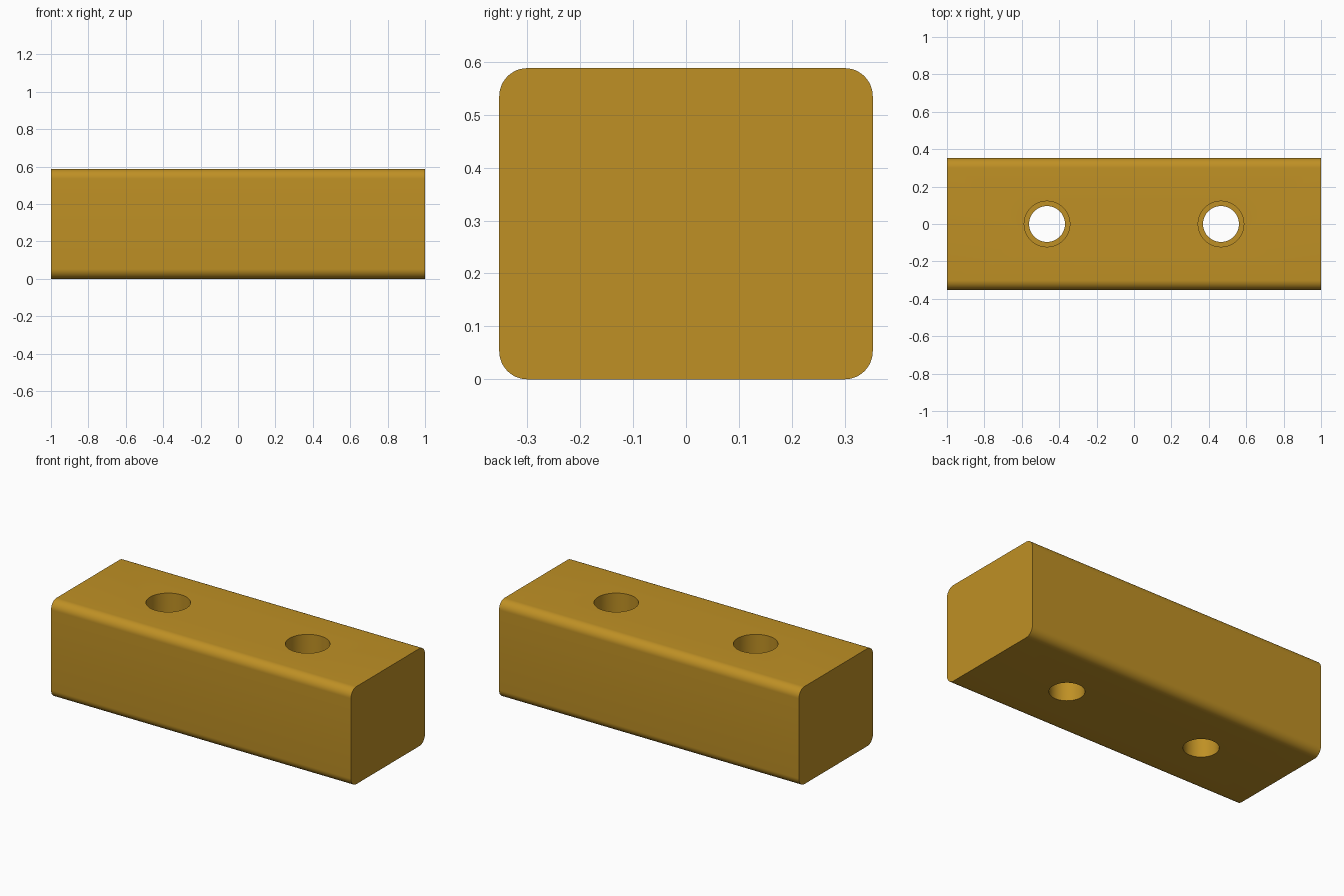
import bpy, bmesh, math
from mathutils import Matrix

if "Cube" in bpy.data.objects:
    bpy.data.objects.remove(bpy.data.objects["Cube"])

L, W, H, R = 2.0, 0.706, 0.588, 0.053   # block length, width, height, edge radius
HOLE_X, BORE_R, WIDE_R, WIDE_DEPTH = 0.465, 0.096, 0.122, 0.294


def new_object(name, bm):
    bmesh.ops.recalc_face_normals(bm, faces=bm.faces)
    mesh = bpy.data.meshes.new(name)
    bm.to_mesh(mesh)
    bm.free()
    obj = bpy.data.objects.new(name, mesh)
    bpy.context.collection.objects.link(obj)
    return obj


# Rounded-rectangle section extruded along x
bm = bmesh.new()
section = []
for i, (sy, sz) in enumerate([(1, 1), (-1, 1), (-1, -1), (1, -1)]):
    for k in range(13):
        a = math.radians(90 * i + 7.5 * k)
        section.append(bm.verts.new((-L / 2,
                                     sy * (W / 2 - R) + R * math.cos(a),
                                     H / 2 + sz * (H / 2 - R) + R * math.sin(a))))
face = bm.faces.new(section)
ext = bmesh.ops.extrude_face_region(bm, geom=[face], use_keep_orig=True)
moved = [g for g in ext["geom"] if isinstance(g, bmesh.types.BMVert)]
bmesh.ops.translate(bm, verts=moved, vec=(L, 0, 0))
block = new_object("mounting_block", bm)


# Stepped holes: narrow through bore, wider upper bore
def drill(name, radius, z0, z1):
    bm = bmesh.new()
    for x in (-HOLE_X, HOLE_X):
        bmesh.ops.create_cone(bm, cap_ends=True, segments=64, radius1=radius,
                              radius2=radius, depth=z1 - z0,
                              matrix=Matrix.Translation((x, 0, (z0 + z1) / 2)))
    cutter = new_object(name, bm)
    mod = block.modifiers.new(name, 'BOOLEAN')
    mod.operation, mod.solver, mod.object = 'DIFFERENCE', 'EXACT', cutter
    bpy.context.view_layer.objects.active = block
    bpy.ops.object.modifier_apply(modifier=name)
    bpy.data.objects.remove(cutter)


drill("through_bore", BORE_R, -0.1, H + 0.1)
drill("upper_bore", WIDE_R, H - WIDE_DEPTH, H + 0.1)

# Brass-yellow colour
mat = bpy.data.materials.new("brass_yellow")
mat.diffuse_color = (0.52, 0.28, 0.018, 1)
mat.use_nodes = True
mat.node_tree.nodes["Principled BSDF"].inputs["Base Color"].default_value = mat.diffuse_color
block.data.materials.clear()
block.data.materials.append(mat)

bpy.ops.object.select_all(action='DESELECT')
block.select_set(True)
bpy.context.view_layer.objects.active = block
bpy.ops.object.shade_smooth_by_angle(angle=math.radians(30))
